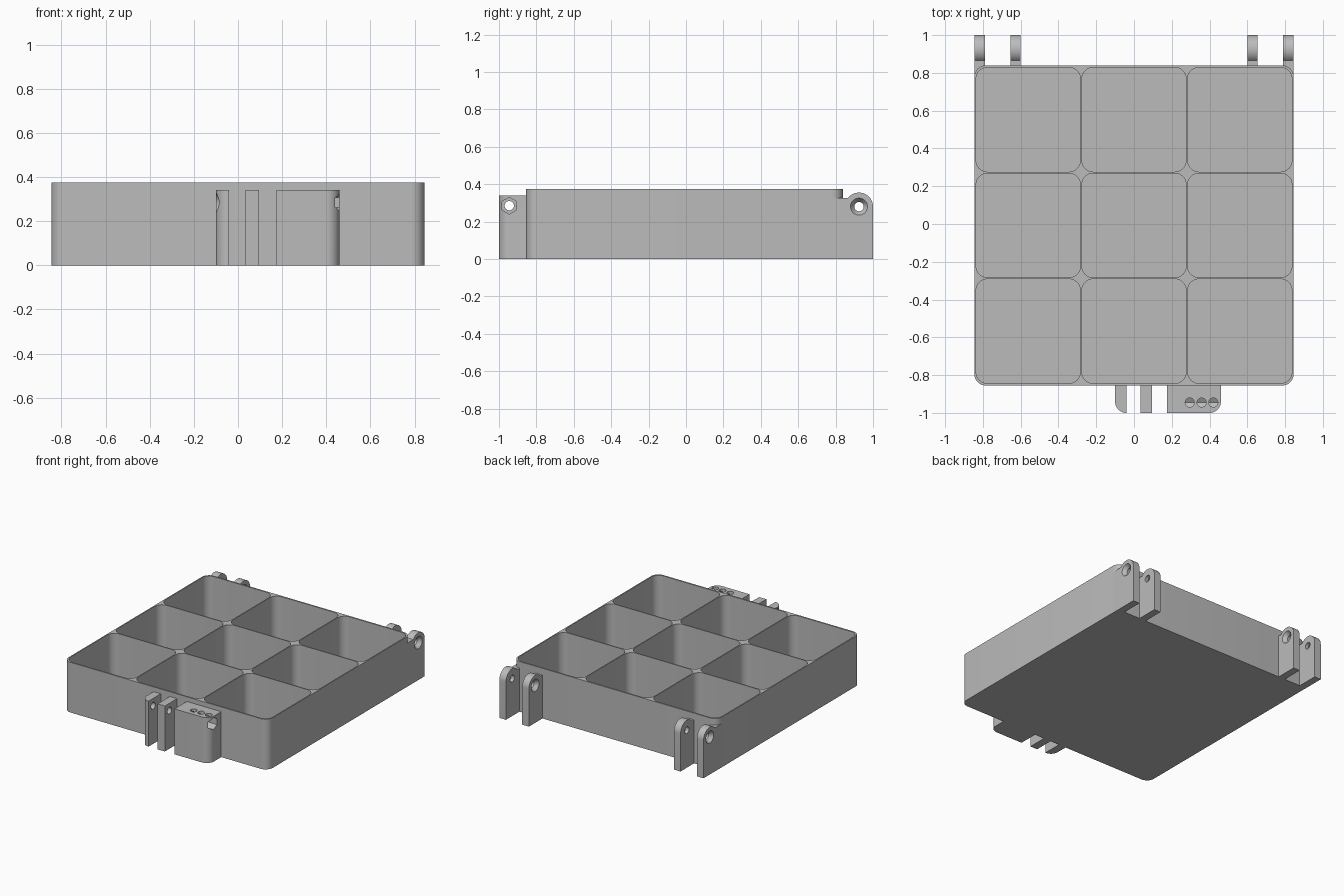
import bpy, bmesh, math
from mathutils import Matrix, Vector

cube = bpy.data.objects.get("Cube")
if cube:
    bpy.data.objects.remove(cube, do_unlink=True)

grey = bpy.data.materials.new("light grey plastic")
grey.use_nodes = True
colour = (0.5, 0.5, 0.5, 1)
grey.diffuse_color = colour
grey.node_tree.nodes["Principled BSDF"].inputs["Base Color"].default_value = colour


def finish(bm, name):
    bmesh.ops.recalc_face_normals(bm, faces=bm.faces)
    mesh = bpy.data.meshes.new(name)
    bm.to_mesh(mesh)
    bm.free()
    mesh.materials.append(grey)
    ob = bpy.data.objects.new(name, mesh)
    bpy.context.collection.objects.link(ob)
    return ob


def extrude(bm, points, offset):
    face = bm.faces.new([bm.verts.new(p) for p in points])
    new = bmesh.ops.extrude_face_region(bm, geom=[face])["geom"]
    bmesh.ops.translate(bm, vec=Vector(offset),
                        verts=[v for v in new if isinstance(v, bmesh.types.BMVert)])


def outline(x0, x1, y0, y1, radii, steps=10):
    """Rectangle with one radius per corner: front left, front right, back right, back left."""
    pts = []
    corners = [(x0, y0, 1, 1), (x1, y0, -1, 1), (x1, y1, -1, -1), (x0, y1, 1, -1)]
    for i, ((x, y, sx, sy), r) in enumerate(zip(corners, radii)):
        if r == 0:
            pts.append((x, y))
            continue
        for k in range(steps + 1):
            a = math.pi * (1 + i / 2 + k / steps / 2)
            pts.append((x + sx * r + r * math.cos(a), y + sy * r + r * math.sin(a)))
    return pts


def block(bm, x0, x1, y0, y1, z0, z1, radii=(0, 0, 0, 0)):
    extrude(bm, [(x, y, z0) for x, y in outline(x0, x1, y0, y1, radii)], (0, 0, z1 - z0))


def rod(name, start, end, r0, r1=None, sides=32):
    """Cylinder, cone or prism cutter between two points."""
    bm = bmesh.new()
    start, end = Vector(start), Vector(end)
    turn = (end - start).to_track_quat('Z', 'Y').to_matrix().to_4x4()
    bmesh.ops.create_cone(bm, cap_ends=True, segments=sides, radius1=r0,
                          radius2=r0 if r1 is None else r1, depth=(end - start).length,
                          matrix=Matrix.Translation((start + end) / 2) @ turn)
    return finish(bm, name)


def cut(ob, cutter, keep=False):
    cutter.hide_render = True
    mod = ob.modifiers.new("cut", 'BOOLEAN')
    mod.operation, mod.solver, mod.object = 'DIFFERENCE', 'EXACT', cutter
    bpy.context.view_layer.objects.active = ob
    bpy.ops.object.modifier_apply(modifier=mod.name)
    if not keep:
        bpy.data.objects.remove(cutter, do_unlink=True)


def smooth(ob):
    bpy.ops.object.select_all(action='DESELECT')
    ob.select_set(True)
    bpy.context.view_layer.objects.active = ob
    bpy.ops.object.shade_smooth_by_angle(angle=math.radians(30))


W, FRONT, BACK, TOP, R = 0.845, -0.855, 0.84, 0.375, 0.06

# Tray with a three by three grid of rounded pockets
bm = bmesh.new()
block(bm, -W, W, FRONT, BACK, 0, TOP, [R] * 4)
tray = finish(bm, "tray")

bm = bmesh.new()
pitch, half = 0.56, 0.276
middle = (FRONT + BACK) / 2
for i in (-1, 0, 1):
    for j in (-1, 0, 1):
        x, y = i * pitch, middle + j * pitch
        block(bm, x - half, x + half, y - half, y + half, 0.02, 0.5, [R] * 4)
pockets = finish(bm, "pocket_cutter")
cut(tray, pockets, keep=True)

# Hinge ears: rounded upright plates with a countersunk pin hole
HY, HZ, HR = 0.925, 0.28, 0.075
SHOULDER = 0.325
first = math.pi - math.asin((SHOULDER - HZ) / HR)


def hinge_ear(name, x0, x1, start, sunk_x):
    profile = [(start, 0), (HY + HR, 0)]
    profile += [(HY + HR * math.cos(first * k / 20), HZ + HR * math.sin(first * k / 20))
                for k in range(21)]
    profile.append((start, SHOULDER))
    bm = bmesh.new()
    extrude(bm, [(x0, y, z) for y, z in profile], (x1 - x0, 0, 0))
    ear = finish(bm, name)
    cut(ear, pockets, keep=True)
    cut(ear, rod("pin_cutter", (x0 - 0.1, HY, HZ), (x1 + 0.1, HY, HZ), 0.025))
    inward = 1 if sunk_x == x0 else -1
    cut(ear, rod("sink_cutter", (sunk_x - inward * 0.002, HY, HZ),
                 (sunk_x + inward * 0.028, HY, HZ), 0.047, 0.025))
    smooth(ear)


for side, s in (("left", 1), ("right", -1)):
    for part, a, b, start, sunk in (("outer", 0.79, W, BACK - R, W),
                                    ("inner", 0.6, 0.655, BACK - 0.005, 0.6)):
        x0, x1 = sorted((s * a, s * b))
        hinge_ear(f"{side}_{part}_hinge_ear", x0, x1, start, s * sunk)

bpy.data.objects.remove(pockets, do_unlink=True)
smooth(tray)

# Front latch: two plates and a wide block sharing one bolt line
LY, LZ, LTOP = -0.945, 0.285, 0.34
latch = {}
for name, x0, x1, radii in (("latch_outer_plate", -0.1, -0.04, (R, 0, 0, 0)),
                            ("latch_middle_plate", 0.035, 0.095, (0, 0, 0, 0)),
                            ("latch_block", 0.175, 0.46, (0, R, 0, 0))):
    bm = bmesh.new()
    block(bm, x0, x1, -1, FRONT + 0.005, 0, LTOP, radii)
    latch[name] = finish(bm, name)
    cut(latch[name], rod("bolt_cutter", (-0.3, LY, LZ), (0.6, LY, LZ), 0.025))

# Bolt head recess, hexagonal nut channel and three round openings above it
cut(latch["latch_outer_plate"],
    rod("head_cutter", (-0.102, LY, LZ), (-0.075, LY, LZ), 0.045, 0.025))
hexagon = [(0.26, LY + 0.045 * math.sin(k * math.pi / 3), LZ + 0.045 * math.cos(k * math.pi / 3))
           for k in range(6)]
bm = bmesh.new()
extrude(bm, hexagon, (0.3, 0, 0))
cut(latch["latch_block"], finish(bm, "nut_cutter"))
for x in (0.295, 0.358, 0.42):
    cut(latch["latch_block"], rod("opening_cutter", (x, LY, LZ), (x, LY, LTOP + 0.1), 0.024))
for ob in latch.values():
    smooth(ob)
